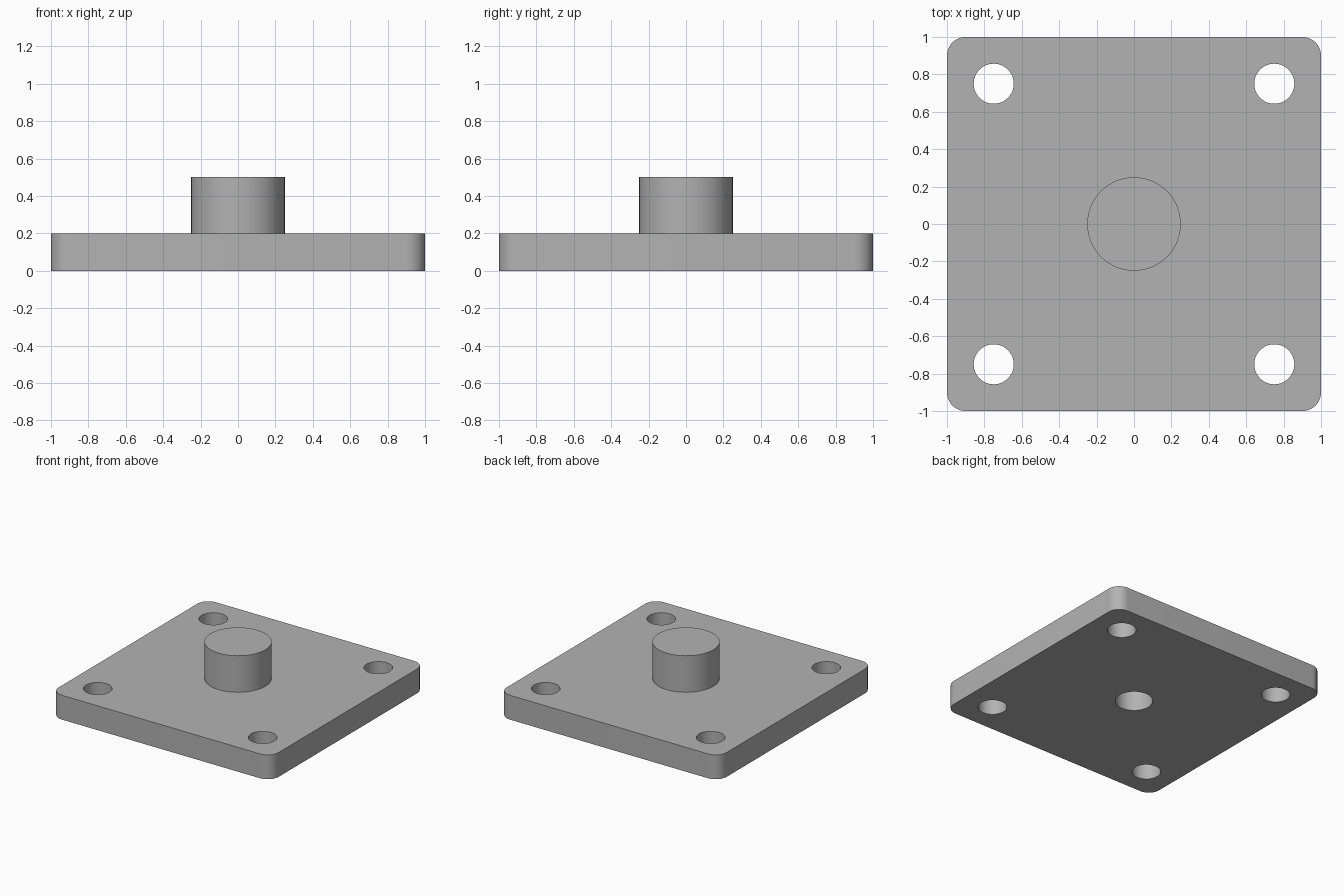
import bpy
import bmesh
import math

old = bpy.data.objects.get("Cube")
if old:
    bpy.data.objects.remove(old, do_unlink=True)

# Single grey metal material
GREY = (0.45, 0.45, 0.45, 1)
metal = bpy.data.materials.new("grey_metal")
metal.use_nodes = True
metal.diffuse_color = GREY
metal.node_tree.nodes["Principled BSDF"].inputs["Base Color"].default_value = GREY

PLATE_TOP, BOSS_TOP, BORE_TOP = 0.2, 0.5, 0.4
HOLE_POS, HOLE_R, BORE_R, BOSS_R = 0.75, 0.107, 0.14, 0.25


def cylinder(name, x, y, radius, bottom, top):
    bpy.ops.mesh.primitive_cylinder_add(
        vertices=64, radius=radius, depth=top - bottom,
        location=(x, y, (bottom + top) / 2))
    obj = bpy.context.object
    obj.name = name
    return obj


def combine(target, tool, operation):
    mod = target.modifiers.new(operation.lower(), "BOOLEAN")
    mod.operation = operation
    mod.solver = "EXACT"
    mod.object = tool
    bpy.context.view_layer.objects.active = target
    bpy.ops.object.modifier_apply(modifier=mod.name)
    bpy.data.objects.remove(tool, do_unlink=True)


# Square plate with rounded vertical corners
bm = bmesh.new()
bmesh.ops.create_cube(bm, size=2)
for v in bm.verts:
    v.co.z = PLATE_TOP if v.co.z > 0 else 0
upright = [e for e in bm.edges if abs(e.verts[0].co.z - e.verts[1].co.z) > 0.1]
bmesh.ops.bevel(bm, geom=upright, offset=0.1, segments=12, profile=0.5,
                affect="EDGES")
mesh = bpy.data.meshes.new("mounting_plate")
bm.to_mesh(mesh)
bm.free()
plate = bpy.data.objects.new("mounting_plate", mesh)
bpy.context.collection.objects.link(plate)

# Central boss
combine(plate, cylinder("boss", 0, 0, BOSS_R, PLATE_TOP / 2, BOSS_TOP), "UNION")

# Through holes in the four corners
for sx in (-1, 1):
    for sy in (-1, 1):
        cutter = cylinder("hole_cutter", sx * HOLE_POS, sy * HOLE_POS, HOLE_R,
                          -0.1, PLATE_TOP + 0.1)
        combine(plate, cutter, "DIFFERENCE")

# Blind bore into the boss from below
combine(plate, cylinder("bore_cutter", 0, 0, BORE_R, -0.1, BORE_TOP), "DIFFERENCE")

plate.data.materials.clear()
plate.data.materials.append(metal)
bpy.ops.object.select_all(action="DESELECT")
plate.select_set(True)
bpy.context.view_layer.objects.active = plate
bpy.ops.object.shade_smooth_by_angle(angle=math.radians(30))
